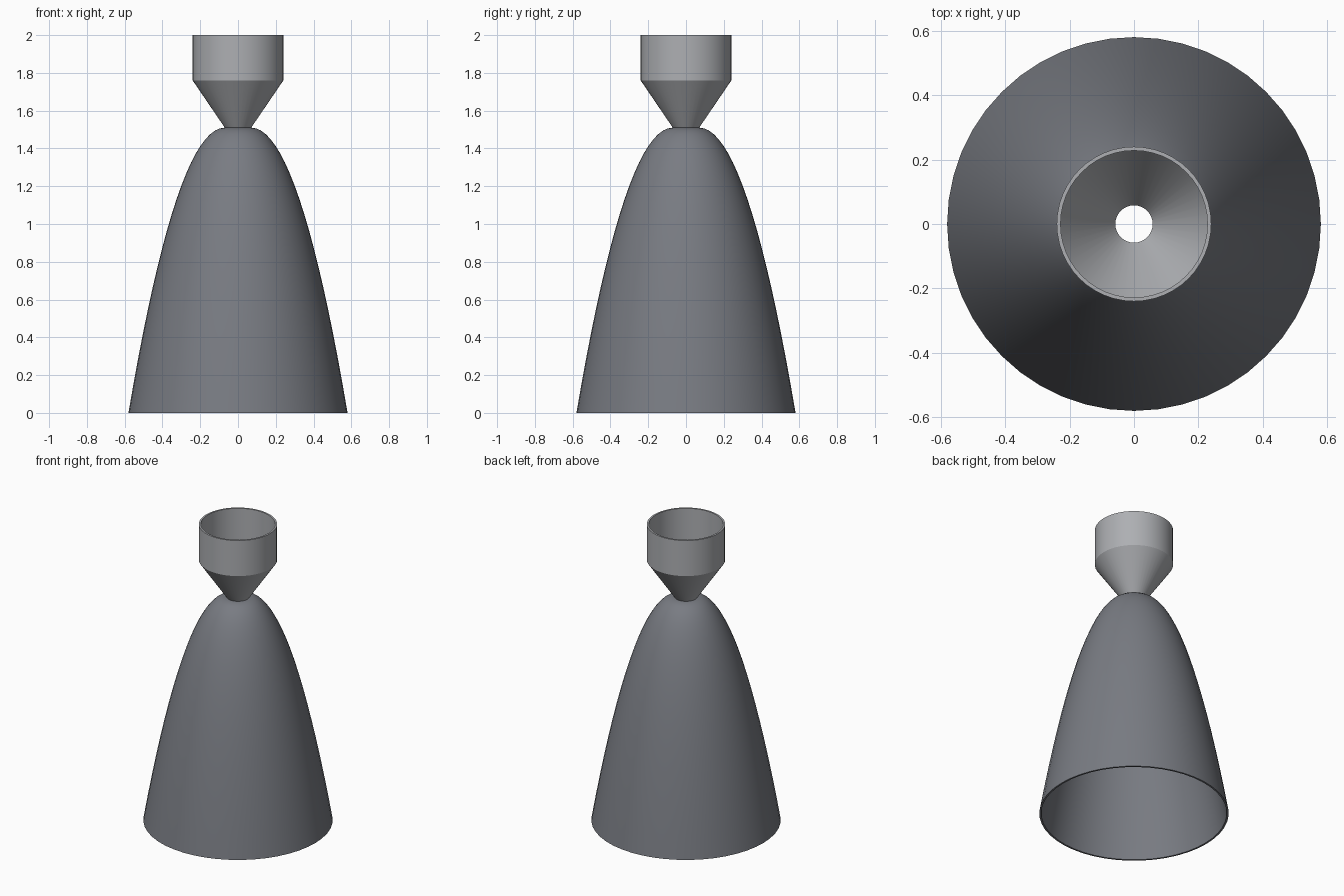
import bpy
import bmesh
import math
from mathutils import Vector

cube = bpy.data.objects.get("Cube")
if cube:
    bpy.data.objects.remove(cube, do_unlink=True)

SEGMENTS = 48
WALL = 0.012
THROAT_Z = 1.51
THROAT_R = 0.07
HOLE_R = THROAT_R - WALL
EXIT_R = 0.58


def make_material(name, color):
    mat = bpy.data.materials.new(name)
    mat.use_nodes = True
    mat.diffuse_color = color
    mat.node_tree.nodes["Principled BSDF"].inputs["Base Color"].default_value = color
    return mat


def revolve(name, profile, mat):
    """Turn a closed (radius, height) profile around the z axis."""
    bm = bmesh.new()
    verts = [bm.verts.new((r, 0, z)) for r, z in profile]
    edges = [bm.edges.new((v, verts[i - 1])) for i, v in enumerate(verts)]
    bmesh.ops.spin(bm, geom=verts + edges, cent=(0, 0, 0), axis=(0, 0, 1),
                   angle=math.tau, steps=SEGMENTS, use_merge=True)
    bmesh.ops.remove_doubles(bm, verts=bm.verts, dist=1e-5)
    bmesh.ops.recalc_face_normals(bm, faces=bm.faces)
    mesh = bpy.data.meshes.new(name)
    bm.to_mesh(mesh)
    bm.free()
    mesh.materials.append(mat)
    obj = bpy.data.objects.new(name, mesh)
    bpy.context.collection.objects.link(obj)
    bpy.ops.object.select_all(action="DESELECT")
    obj.select_set(True)
    bpy.context.view_layer.objects.active = obj
    bpy.ops.object.shade_smooth_by_angle(angle=math.radians(30))
    return obj


light_metal = make_material("light grey metal", (0.42, 0.43, 0.45, 1))
dark_metal = make_material("dark blue grey metal", (0.19, 0.2, 0.225, 1))

# Combustion chamber: thin cylinder narrowing to an open throat
revolve("combustion_chamber", [
    (THROAT_R, THROAT_Z), (0.24, 1.76), (0.24, 2.0),
    (0.228, 2.0), (0.228, 1.76), (HOLE_R, THROAT_Z),
], light_metal)

# Nozzle bell: thin parabolic shell, flat at the throat and open below
STEPS = 20
span = EXIT_R - THROAT_R
outer, inner = [], []
for i in range(STEPS + 1):
    t = i / STEPS
    point = Vector((THROAT_R + span * t, THROAT_Z * (1 - t * t)))
    normal = Vector((2 * THROAT_Z * t, span)).normalized()
    outer.append(point)
    inner.append(point - normal * WALL)
inner[-1].y = 0
hole = [(HOLE_R, THROAT_Z - WALL), (HOLE_R, THROAT_Z)]
revolve("nozzle_bell", outer + inner[::-1] + hole, dark_metal)
